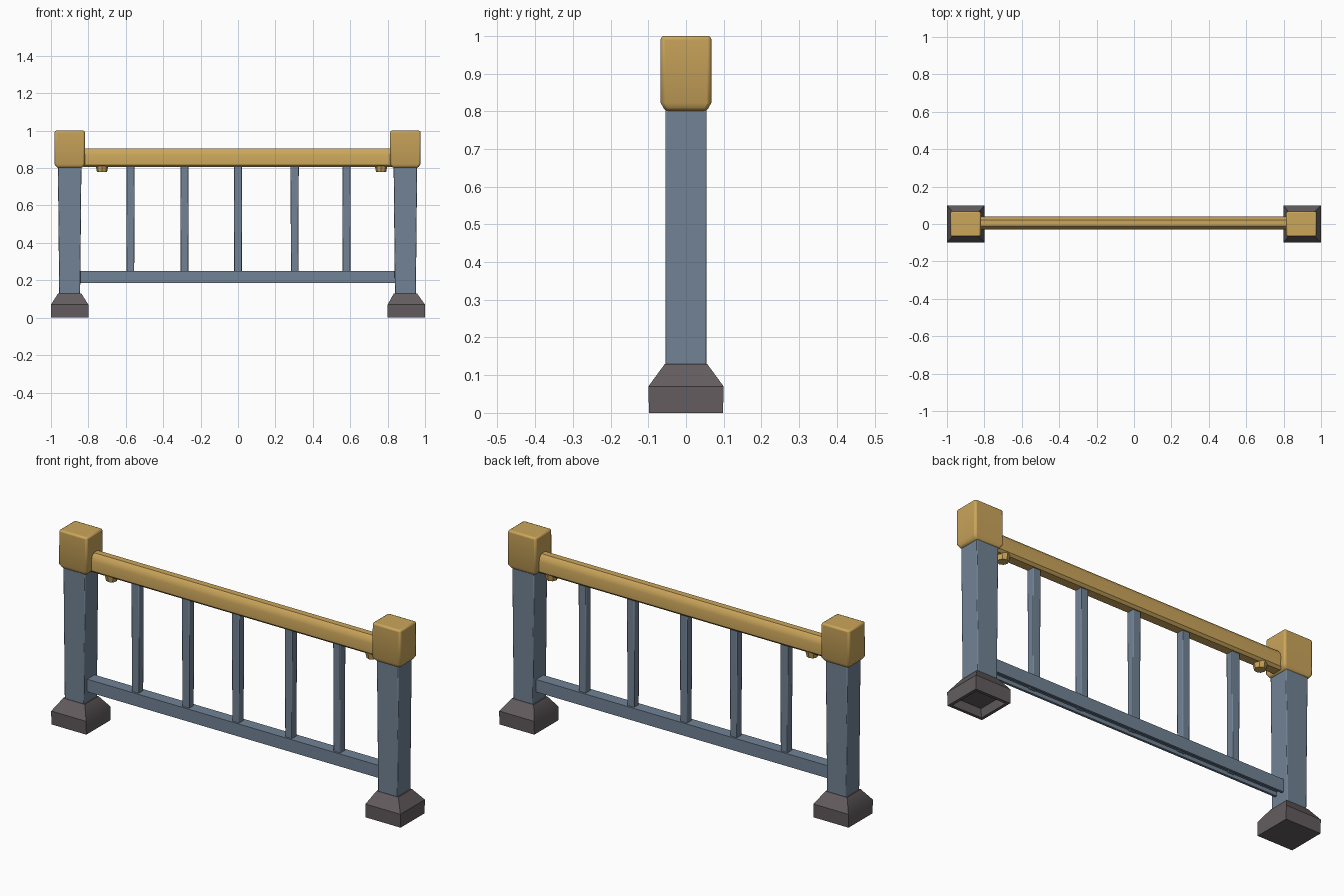
import bpy, bmesh, math

if "Cube" in bpy.data.objects:
    bpy.data.objects.remove(bpy.data.objects["Cube"])


def mat(name, c):
    m = bpy.data.materials.new(name)
    m.diffuse_color = (*c, 1)
    m.use_nodes = True
    m.node_tree.nodes["Principled BSDF"].inputs["Base Color"].default_value = m.diffuse_color
    return m


GOLD = mat("golden wood", (0.60, 0.38, 0.105))
BLUE = mat("slate blue", (0.165, 0.225, 0.30))
GREY = mat("dark stone", (0.125, 0.108, 0.115))


def finish(name, bm, material, bevel=0.0):
    bmesh.ops.recalc_face_normals(bm, faces=bm.faces)
    me = bpy.data.meshes.new(name)
    bm.to_mesh(me)
    bm.free()
    me.materials.append(material)
    ob = bpy.data.objects.new(name, me)
    bpy.context.collection.objects.link(ob)
    if bevel:
        b = ob.modifiers.new("soft edges", 'BEVEL')
        b.width, b.segments, b.limit_method = bevel, 2, 'ANGLE'
        b.angle_limit = math.radians(50)
    bpy.ops.object.select_all(action='DESELECT')
    ob.select_set(True)
    bpy.context.view_layer.objects.active = ob
    bpy.ops.object.shade_smooth_by_angle(angle=math.radians(35))
    return ob


def stack(name, levels, material, bevel=0.0):
    """Closed solid through rectangular levels (z, x0, x1, half_depth)."""
    bm = bmesh.new()
    rings = [[bm.verts.new(p) for p in
              ((x0, -d, z), (x1, -d, z), (x1, d, z), (x0, d, z))]
             for z, x0, x1, d in levels]
    for a, b in zip(rings, rings[1:]):
        for i in range(4):
            j = (i + 1) % 4
            bm.faces.new((a[i], a[j], b[j], b[i]))
    bm.faces.new(rings[0])
    bm.faces.new(rings[-1])
    return finish(name, bm, material, bevel)


def extrude_x(name, profile, x0, x1, material):
    """Closed (y, z) profile swept along x."""
    bm = bmesh.new()
    a, b = [[bm.verts.new((x, y, z)) for y, z in profile] for x in (x0, x1)]
    n = len(profile)
    for i in range(n):
        bm.faces.new((a[i], a[(i + 1) % n], b[(i + 1) % n], b[i]))
    bm.faces.new(a)
    bm.faces.new(b)
    return finish(name, bm, material)


for side, cx in (("left", -0.9), ("right", 0.895)):
    # Stone foot; the right one is hollowed underneath
    fx = math.copysign(0.9, cx)
    foot = [(0, fx - 0.1, fx + 0.1, 0.098), (0.07, fx - 0.1, fx + 0.1, 0.1),
            (0.13, cx - 0.062, cx + 0.062, 0.056)]
    if side == "right":
        foot = [(0.04, fx - 0.075, fx + 0.075, 0.075),
                (0, fx - 0.085, fx + 0.085, 0.083)] + foot
    stack(side + "_foot", foot, GREY)
    # Post, slightly narrower at the base
    stack(side + "_post", [(0.12, cx - 0.056, cx + 0.056, 0.054),
                           (0.82, cx - 0.063, cx + 0.063, 0.055)], BLUE, 0.004)
    # Cap with tapered underside
    stack(side + "_cap", [(0.8, cx - 0.067, cx + 0.067, 0.055),
                          (0.822, cx - 0.082, cx + 0.082, 0.067),
                          (1.0, cx - 0.081, cx + 0.081, 0.067)], GOLD, 0.009)

# Rounded handrail
half = [(0.022, 0.805), (0.034, 0.817), (0.035, 0.868),
        (0.029, 0.89), (0.016, 0.904)]
rail = [(y + 0.005, z) for y, z in half] + [(0.005 - y, z) for y, z in reversed(half)]
extrude_x("handrail", rail, -0.825, 0.825, GOLD)

# Lower rail, a channel open underneath
extrude_x("lower_rail", [(-0.03, 0.185), (-0.03, 0.25), (0.03, 0.25), (0.03, 0.185),
                         (0.018, 0.185), (0.018, 0.205), (-0.018, 0.205),
                         (-0.018, 0.185)], -0.85, 0.85, BLUE)

# Balusters
for i, x in enumerate((-0.575, -0.286, 0.0, 0.303, 0.58)):
    stack(f"baluster_{i + 1}", [(0.2, x - 0.02, x + 0.02, 0.02),
                                (0.82, x - 0.022, x + 0.022, 0.021)], BLUE, 0.004)

# Pegs under the handrail
for side, x in (("left", -0.727), ("right", 0.765)):
    bm = bmesh.new()
    bmesh.ops.create_cone(bm, cap_ends=True, segments=8, radius1=0.027,
                          radius2=0.034, depth=0.032)
    bmesh.ops.translate(bm, verts=bm.verts, vec=(x, 0.005, 0.796))
    finish(side + "_peg", bm, GOLD)
